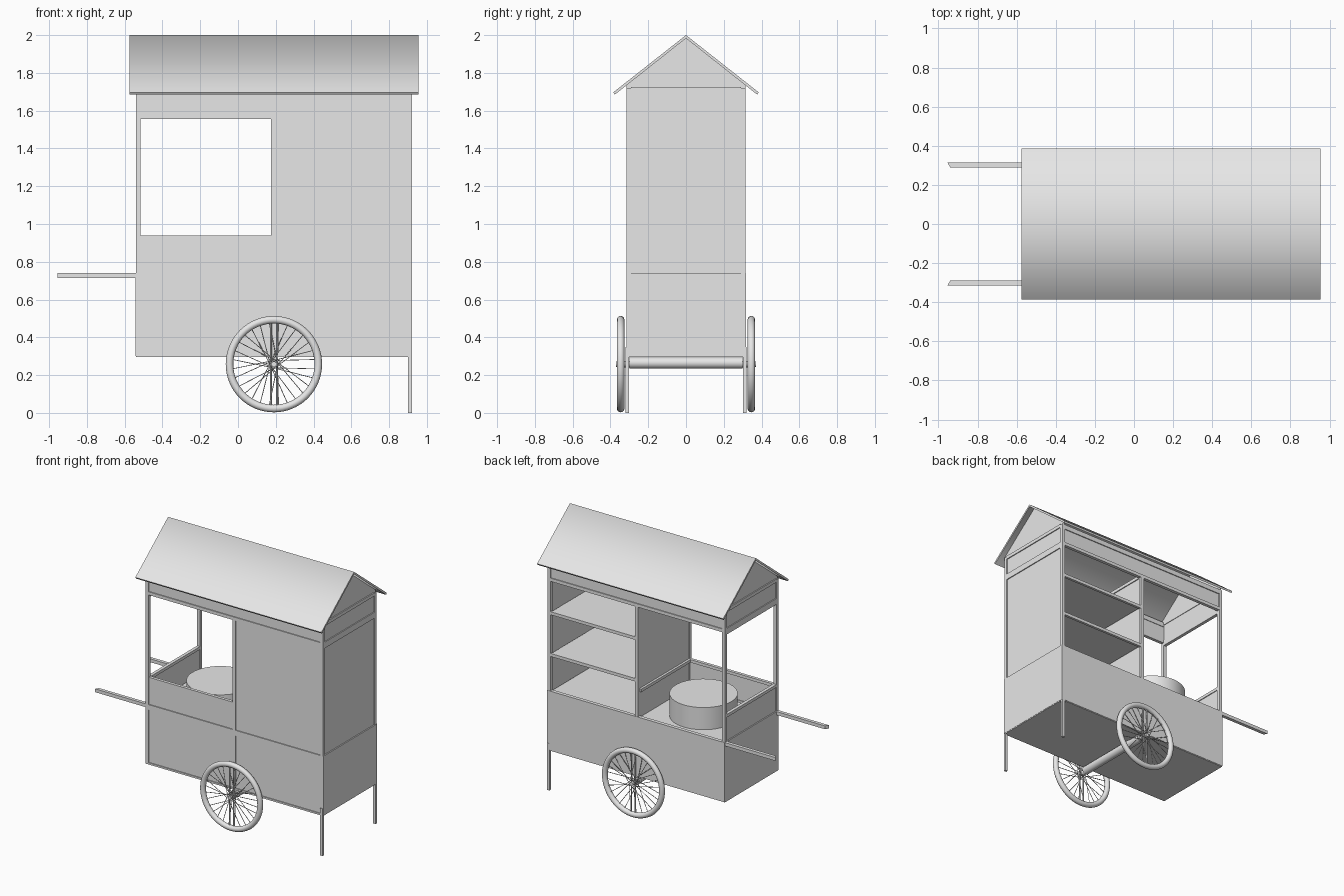
import bpy
import math
from mathutils import Vector

if "Cube" in bpy.data.objects:
    bpy.data.objects.remove(bpy.data.objects["Cube"], do_unlink=True)

grey = bpy.data.materials.new("plain grey")
grey.use_nodes = True
grey.diffuse_color = (0.8, 0.8, 0.8, 1)
grey.node_tree.nodes["Principled BSDF"].inputs["Base Color"].default_value = (0.8, 0.8, 0.8, 1)


def mesh_object(name, verts, faces):
    mesh = bpy.data.meshes.new(name)
    mesh.from_pydata(verts, [], faces)
    mesh.materials.append(grey)
    obj = bpy.data.objects.new(name, mesh)
    bpy.context.collection.objects.link(obj)
    return obj


def prism(name, profile, x0, x1):
    """Extrude a counter-clockwise (y, z) profile along x."""
    n = len(profile)
    verts = [(x, y, z) for x in (x0, x1) for y, z in profile]
    faces = [tuple(reversed(range(n))), tuple(range(n, 2 * n))]
    faces += [(i, (i + 1) % n, n + (i + 1) % n, n + i) for i in range(n)]
    return mesh_object(name, verts, faces)


def box(name, x, y, z):
    (y0, y1), (z0, z1) = sorted(y), z
    return prism(name, [(y0, z0), (y1, z0), (y1, z1), (y0, z1)], *x)


def smooth(obj, degrees):
    bpy.ops.object.select_all(action="DESELECT")
    obj.select_set(True)
    bpy.context.view_layer.objects.active = obj
    bpy.ops.object.shade_smooth_by_angle(angle=math.radians(degrees))


def cylinder(name, centre, radius, depth, sides=32, along_y=False):
    turn = math.pi / 2 if along_y else 0
    bpy.ops.mesh.primitive_cylinder_add(vertices=sides, radius=radius, depth=depth,
                                        location=centre, rotation=(turn, 0, 0))
    obj = bpy.context.object
    obj.name = name
    obj.data.materials.append(grey)
    smooth(obj, 40)
    return obj


def rods(name, segments, radius):
    """Many straight thin rods in one curve object."""
    curve = bpy.data.curves.new(name, "CURVE")
    curve.dimensions = "3D"
    curve.bevel_depth = radius
    curve.bevel_resolution = 1
    curve.use_fill_caps = True
    for ends in segments:
        spline = curve.splines.new("POLY")
        spline.points.add(1)
        for point, co in zip(spline.points, ends):
            point.co = (*co, 1)
    curve.materials.append(grey)
    obj = bpy.data.objects.new(name, curve)
    bpy.context.collection.objects.link(obj)


# Main dimensions
X0, XM, X1 = -0.54, 0.175, 0.92
HY, BAR = 0.315, 0.024
BOTTOM, DECK, SILL, HEAD, TOP = 0.3, 0.74, 0.94, 1.555, 1.72
SPAN = (X0, X1)
SHELF_BAY = (XM + BAR, X1 - BAR)
OPEN_BAY = (X0 + BAR, XM)
INNER_Y = (-HY + BAR, HY - BAR)

# Frame posts and long rails on both faces
for side, s in (("front", -1), ("back", 1)):
    bar_y = (s * (HY - BAR), s * HY)
    for label, x in (("handle_end", X0), ("middle", XM), ("leg_end", X1 - BAR)):
        box(f"{side}_{label}_post", (x, x + BAR), bar_y, (BOTTOM, HEAD if x == XM else TOP))
    box(f"{side}_deck_rail", SPAN, bar_y, (0.70, DECK))
    box(f"{side}_head_rail", SPAN, bar_y, (HEAD, HEAD + BAR))
    box(f"{side}_eave_rail", SPAN, bar_y, (1.685, TOP))
    box(f"{side}_fascia", SPAN, (s * 0.295, s * 0.308), (1.57, 1.70))
    box(f"{side}_leg", (0.90, X1), (s * 0.303, s * 0.32), (0, 0.35))
    # Handle with a slanted tip
    handle = box(f"{side}_handle", (-0.955, X0 + BAR), (s * 0.29, s * HY), (0.715, DECK))
    for v in handle.data.vertices:
        if v.co.x < -0.9 and abs(v.co.y) < 0.3:
            v.co.x += 0.015

# End frames: rails, fascia and gable
for end, x, inward in (("handle_end", X0, 1), ("leg_end", X1, -1)):
    def across(a, b):
        return tuple(sorted((x + inward * a, x + inward * b)))
    box(f"{end}_head_rail", across(0, BAR), INNER_Y, (1.535, 1.58))
    box(f"{end}_fascia", across(0.007, 0.02), INNER_Y, (1.57, 1.71))
    box(f"{end}_top_rail", across(0, BAR), INNER_Y, (1.70, TOP + 0.005))
    box(f"{end}_lower_panel", across(-0.002, 0.012), (-HY, HY), (BOTTOM, DECK))
    prism(f"{end}_gable", [(-HY, TOP), (HY, TOP), (HY, 1.737), (0, 1.985), (-HY, 1.737)],
          *across(0.008, 0.02))

# Lower cabinet
box("cabinet_floor", SPAN, (-HY, HY), (0.295, 0.308))
box("front_lower_panel", SPAN, (-0.308, -0.295), (BOTTOM, 0.71))
box("back_lower_panel", SPAN, (0.30, 0.318), (BOTTOM, DECK))
box("counter", (X0 + 0.012, X1 - 0.012), (-0.30, 0.302), (0.705, 0.725))

# Upper panels
box("front_tall_panel", SHELF_BAY, (-0.308, -0.296), (0.73, 1.565))
box("leg_end_tall_panel", (X1 - 0.018, X1 - 0.007), INNER_Y, (0.73, 1.545))
box("front_low_wall", OPEN_BAY, (-0.308, -0.296), (0.73, SILL))
box("handle_end_low_wall", (X0 + 0.007, X0 + 0.018), INNER_Y, (0.73, SILL))
box("divider", (XM + 0.005, XM + 0.017), INNER_Y, (0.72, 1.565))

# Sill rails round the open bay and cross rail above the divider
box("front_sill_rail", OPEN_BAY, (-0.305, -0.285), (SILL - 0.022, SILL))
box("handle_end_sill_rail", (X0, X0 + BAR), INNER_Y, (SILL - 0.022, SILL))
box("divider_sill_rail", (XM - 0.012, XM + 0.006), INNER_Y, (SILL - 0.022, SILL))
box("middle_cross_rail", (XM, XM + BAR), INNER_Y, (HEAD, HEAD + BAR))

# Shelves with an edging strip
for i, z in enumerate((1.01, 1.32)):
    box(f"shelf_{i + 1}", SHELF_BAY, (-0.297, 0.30), (z - 0.008, z + 0.004))
    box(f"shelf_edge_{i + 1}", SHELF_BAY, (0.293, 0.312), (z - 0.015, z + 0.008))

# Roof: thin chevron, softened across the ridge
roof = prism("roof", [(-0.385, 1.697), (-0.377, 1.685), (0, 1.983), (0.377, 1.685),
                      (0.385, 1.697), (0, 2.0)], -0.575, 0.955)
smooth(roof, 85)

# Round pot on the counter
cylinder("pot", (-0.155, 0.015, 0.805), 0.23, 0.17, 48)

# Axle and wheels
WX, WZ = 0.19, 0.258
cylinder("axle", (WX, 0, 0.265), 0.03, 0.6, along_y=True)
for side, s in (("front", -1), ("back", 1)):
    centre = Vector((WX, s * 0.346, WZ))
    bpy.ops.mesh.primitive_torus_add(major_segments=64, minor_segments=14, major_radius=0.235,
                                     minor_radius=0.02, location=centre,
                                     rotation=(math.pi / 2, 0, 0))
    tyre = bpy.context.object
    tyre.name = f"{side}_tyre"
    tyre.data.materials.append(grey)
    smooth(tyre, 60)
    cylinder(f"{side}_hub", centre, 0.014, 0.05, 16, True)
    cylinder(f"{side}_axle_stub", (WX, s * 0.315, WZ), 0.018, 0.04, 16, True)

    def spoke_point(angle, radius, offset):
        return centre + Vector((radius * math.cos(angle), offset, radius * math.sin(angle)))

    # Crossed spokes alternate between the two hub flanges
    count = 28
    spokes = []
    for i in range(count):
        a = math.tau * (i + 0.5) / count
        flange = 0.018 if i % 2 else -0.018
        lead = 1.2 if i % 4 < 2 else -1.2
        cylinder_end = spoke_point(a + lead, 0.02, flange)
        spokes.append((cylinder_end, spoke_point(a, 0.222, 0)))
    rods(f"{side}_spokes", spokes, 0.0022)
    struts = [(centre + Vector((dx, 0, -0.222)), centre + Vector((dx, 0, 0.222)))
              for dx in (-0.016, 0.016)]
    rods(f"{side}_wheel_struts", struts, 0.005)
